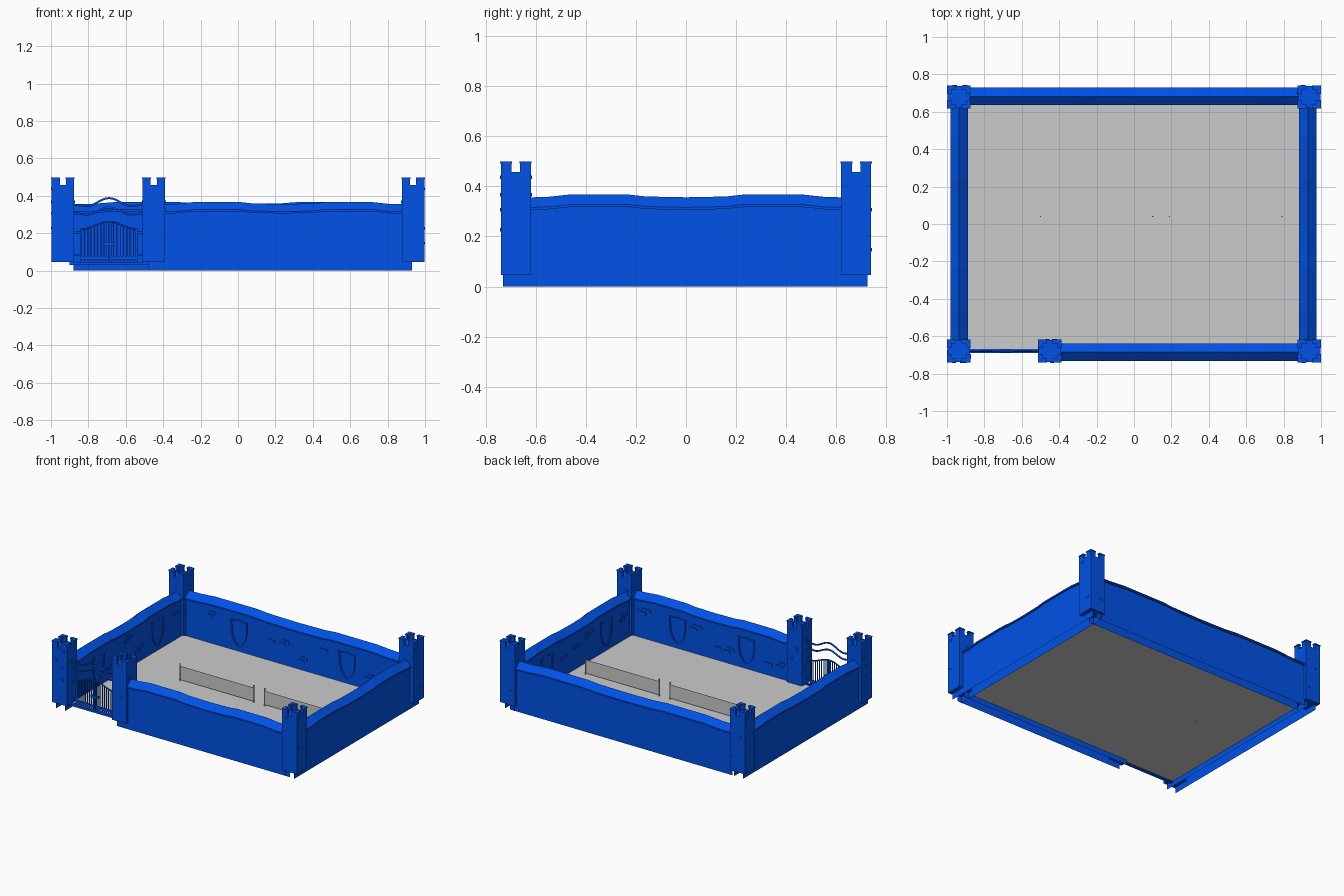
import bpy, bmesh, math, random
from mathutils import Matrix, Vector

if "Cube" in bpy.data.objects:
    bpy.data.objects.remove(bpy.data.objects["Cube"])

random.seed(4)


def material(name, rgb):
    m = bpy.data.materials.new(name)
    m.diffuse_color = (*rgb, 1)
    m.use_nodes = True
    m.node_tree.nodes["Principled BSDF"].inputs["Base Color"].default_value = m.diffuse_color
    return m


blue = material("blue_paint", (0.0, 0.085, 0.8))
grey = material("grey_floor", (0.55, 0.55, 0.55))


def finish(name, bm, mat=blue):
    bmesh.ops.recalc_face_normals(bm, faces=bm.faces)
    me = bpy.data.meshes.new(name)
    bm.to_mesh(me)
    bm.free()
    ob = bpy.data.objects.new(name, me)
    bpy.context.collection.objects.link(ob)
    me.materials.append(mat)
    return ob


def box(bm, x0, x1, y0, y1, z0, z1, m=Matrix()):
    c = Vector(((x0 + x1) / 2, (y0 + y1) / 2, (z0 + z1) / 2))
    bmesh.ops.create_cube(bm, size=1, matrix=m @ Matrix.Translation(c)
                          @ Matrix.Diagonal((x1 - x0, y1 - y0, z1 - z0, 1)))


def tube(name, pts, r):
    cu = bpy.data.curves.new(name, 'CURVE')
    cu.dimensions = '3D'
    cu.bevel_depth = r
    cu.bevel_resolution = 1
    cu.use_fill_caps = True
    sp = cu.splines.new('POLY')
    sp.points.add(len(pts) - 1)
    for p, co in zip(sp.points, pts):
        p.co = (*co, 1)
    cu.materials.append(blue)
    ob = bpy.data.objects.new(name, cu)
    bpy.context.collection.objects.link(ob)


# Wall: open shell under a lipped, gabled coping that rises in two gentle plateaus
FACE = .037
PROFILE = [(-FACE, 0, 0), (-FACE, .306, 1), (-.047, .306, 1), (-.047, .316, 1), (0, .356, 1),
           (.047, .316, 1), (.047, .306, 1), (FACE, .306, 1), (FACE, 0, 0)]
RISE = [(0, 0), (.05, .1), (.125, 1), (.315, 1), (.37, .3), (.5, 0),
        (.63, .3), (.685, 1), (.875, 1), (.95, .1), (1, 0)]


def wall(name, m, half, ext_a, ext_b):
    bm = bmesh.new()
    stations = [(-half - ext_a, 0)] + [(half * (2 * u - 1), h) for u, h in RISE] + [(half + ext_b, 0)]
    prev = None
    for x, h in stations:
        row = [bm.verts.new(m @ Vector((x, y, z + .011 * h * w))) for y, z, w in PROFILE]
        if prev:
            for i in range(len(row) - 1):
                bm.faces.new((prev[i], prev[i + 1], row[i + 1], row[i]))
        prev = row
    finish(name, bm)


# Raised shield with rim on the inner face
def shield(name, m, x):
    right = [(0, .268), (.03, .26), (.066, .264), (.064, .18), (.052, .125), (.028, .09), (0, .07)]
    pts = right + [(-a, b) for a, b in reversed(right[1:-1])]
    bm = bmesh.new()
    lo = [bm.verts.new(m @ Vector((x + a, FACE - .001, b))) for a, b in pts]
    face = bm.faces.new(lo)
    top = bmesh.ops.extrude_face_region(bm, geom=[face])
    n = m.to_3x3() @ Vector((0, .01, 0))
    bmesh.ops.translate(bm, vec=n, verts=[g for g in top['geom'] if isinstance(g, bmesh.types.BMVert)])
    f = [g for g in top['geom'] if isinstance(g, bmesh.types.BMFace)][0]
    bm.normal_update()
    bmesh.ops.inset_region(bm, faces=[f], thickness=.012)
    inner = bmesh.ops.extrude_face_region(bm, geom=[f])
    bmesh.ops.delete(bm, geom=[f], context='FACES_ONLY')
    bmesh.ops.translate(bm, vec=n * -.5, verts=[g for g in inner['geom'] if isinstance(g, bmesh.types.BMVert)])
    finish(name, bm)


# Scattered raised stones on the inner face
def wall_stones(name, m, half, shields):
    bm = bmesh.new()
    x = -half + .06
    while x < half - .06:
        if all(abs(x - s) > .12 for s in shields):
            z = random.uniform(.1, .26)
            w = random.uniform(.025, .04)
            box(bm, x - w, x + w, FACE - .002, FACE + .006, z, z + .02, m)
            if random.random() < .4:
                box(bm, x, x + 1.7 * w, FACE - .002, FACE + .006, z - .024, z - .004, m)
        x += random.uniform(.1, .17)
    finish(name, bm)


for name, cx, cy, ang, half, ea, eb, s in [
        ("front", .24, -.685, 0, .63, .09, .06, .28), ("right", .93, 0, 90, .62, .11, .105, .345),
        ("back", 0, .682, 180, .87, .06, .01, .44), ("left", -.935, 0, -90, .62, .105, .11, .345)]:
    m = Matrix.Translation((cx, cy, 0)) @ Matrix.Rotation(math.radians(ang), 4, 'Z')
    wall(name + "_wall", m, half, ea, eb)
    for i, sx in enumerate((-s, s)):
        shield(f"{name}_shield_{i}", m, sx)
    wall_stones(name + "_wall_stones", m, half, (-s, s))


# Towers: square shaft, corner battlements with a lip, a few proud stones
def tower(name, cx, cy):
    bm = bmesh.new()
    base = Matrix.Translation((cx, cy, 0))
    box(bm, -.06, .06, -.06, .06, .045, .458, base)
    for k in range(4):
        m = base @ Matrix.Rotation(k * math.pi / 2, 4, 'Z')
        box(bm, .017, .06, .042, .06, .458, .49, m)
        box(bm, .042, .06, .017, .042, .458, .49, m)
        box(bm, .015, .0625, .04, .0625, .49, .498, m)
        box(bm, .04, .0625, .015, .04, .49, .498, m)
        for z in (.14, .22, .3, .36, .43):
            if random.random() < .45:
                x = random.uniform(-.045, .025)
                box(bm, x, x + .022, .058, .064, z, z + .014, m)
    finish(name, bm)


for name, x, y in [("tower_front_left", -.936, -.679), ("tower_front_right", .936, -.679),
                   ("tower_back_left", -.936, .679), ("tower_back_right", .936, .679),
                   ("gate_tower", -.45, -.679)]:
    tower(name, x, y)

# Gate: two barred leaves with a swept top, plus wavy bands overhead
GX, GY = -.69, -.679


def swell(x, width):
    return .5 + .5 * math.cos(math.pi * min(1, abs(x) / width))


bm = bmesh.new()
box(bm, -.9, -.48, GY - .012, GY + .012, .03, .045)
for s in (-1, 1):
    a, b = sorted((GX + s * .004, GX + s * .152))
    box(bm, a, b, GY - .005, GY + .005, .06, .078)
    for i in range(9):
        x = GX + s * (.008 + i * .0175)
        w = .005 if i in (0, 8) else .0025
        box(bm, x - w, x + w, GY - w, GY + w, .05, .222 + .04 * swell(x - GX, .15))
    for z in (.08, .2):
        a, b = sorted((GX + s * .145, GX + s * .19))
        box(bm, a, b, GY - .004, GY + .004, z, z + .01)
box(bm, GX - .03, GX + .03, GY - .009, GY + .009, .135, .15)
finish("gate_leaves", bm)
for s in (-1, 1):
    tube("gate_top_rail", [(GX + s * i * .0152, GY, .222 + .04 * swell(i * .0152, .15))
                           for i in range(11)], .005)
for name, z, h in (("upper_gate_band", .345, .043), ("lower_gate_band", .3, .038)):
    tube(name, [(GX + x, GY, z + h * swell(x, .12) + .008 * max(0, (abs(x) - .12) / .07))
                for x in [(-.19 + .38 * i / 24) for i in range(25)]], .006)

# Grey yard floor (single sheet) and two low net panels between posts
bm = bmesh.new()
bm.faces.new([bm.verts.new((x, y, .037)) for x, y in
              ((-.897, -.672), (.892, -.672), (.892, .644), (-.897, .644))])
finish("yard_floor", bm, grey)
for i, (a, b) in enumerate(((-.5, .1), (.19, .79))):
    bm = bmesh.new()
    box(bm, a, b, .039, .041, .045, .145)
    for x in (a, b):
        bmesh.ops.create_cone(bm, cap_ends=True, segments=8, radius1=.004, radius2=.004, depth=.13,
                              matrix=Matrix.Translation((x, .04, .1)))
    finish(f"net_panel_{i}", bm, grey)
